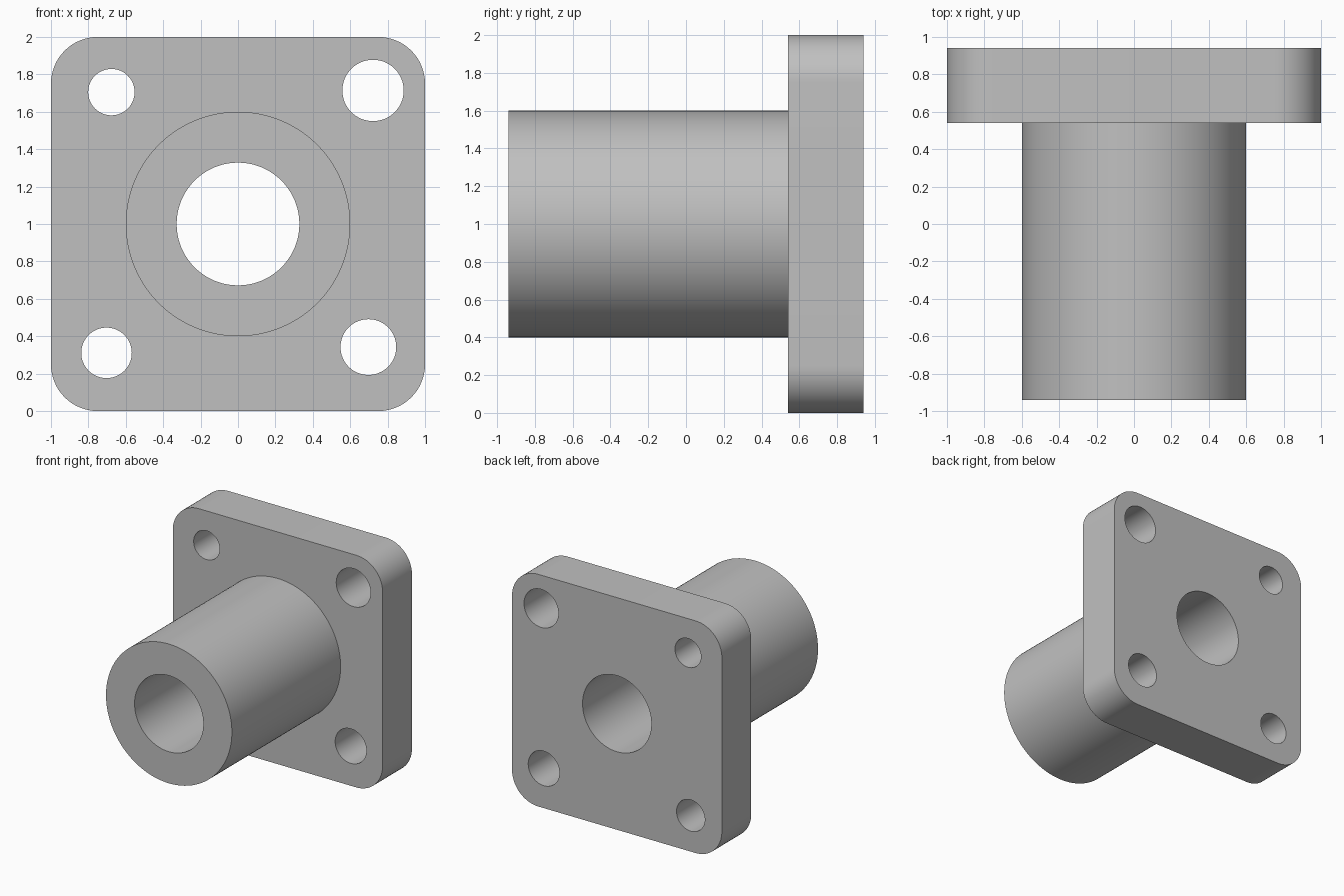
import bpy, bmesh
from math import sin, cos, pi

cube = bpy.data.objects.get("Cube")
if cube:
    bpy.data.objects.remove(cube, do_unlink=True)

FRONT, SEAT, BACK = -0.94, 0.54, 0.94   # sleeve end, flange front, flange back
CORNER = 0.25


def circle(x, z, r, n=64):
    return [(x + r * cos(2 * pi * i / n), z + r * sin(2 * pi * i / n)) for i in range(n)]


def rounded_square(half, r, steps=16):
    pts = []
    for q, (sx, sz) in enumerate([(1, 1), (-1, 1), (-1, -1), (1, -1)]):
        for i in range(steps + 1):
            a = (q + i / steps) * pi / 2
            pts.append((sx * (half - r) + r * cos(a), 1 + sz * (half - r) + r * sin(a)))
    return pts


bm = bmesh.new()


def ring(loop, y):
    return [bm.verts.new((x, y, z)) for x, z in loop]


def flat_face(loops, y):
    """Flat face at depth y; the first loop is the rim, the others are openings."""
    edges = []
    for loop in loops:
        vs = ring(loop, y)
        edges += [bm.edges.new((vs[i - 1], vs[i])) for i in range(len(vs))]
    bmesh.ops.triangle_fill(bm, edges=edges, use_beauty=True, normal=(0, -1, 0))


def wall(loop, y0, y1):
    a, b = ring(loop, y0), ring(loop, y1)
    for i in range(len(a)):
        bm.faces.new((a[i - 1], a[i], b[i], b[i - 1]))


# Profiles: flange rim, sleeve, bore and four unequal bolt holes
rim = rounded_square(1, CORNER)
sleeve = circle(0, 1, 0.6, 128)
bore = circle(0, 1, 0.328, 96)
bolt_holes = [circle(-0.677, 1.705, 0.124), circle(0.722, 1.714, 0.164),
              circle(-0.703, 0.311, 0.135), circle(0.697, 0.342, 0.149)]

# Flange
flat_face([rim, sleeve] + bolt_holes, SEAT)
flat_face([rim, bore] + bolt_holes, BACK)
for loop in [rim] + bolt_holes:
    wall(loop, SEAT, BACK)

# Sleeve with the bore running right through
flat_face([sleeve, bore], FRONT)
wall(sleeve, FRONT, SEAT)
wall(bore, FRONT, BACK)

# Join into one solid
bmesh.ops.remove_doubles(bm, verts=bm.verts[:], dist=0.0001)
bmesh.ops.recalc_face_normals(bm, faces=bm.faces[:])
mesh = bpy.data.meshes.new("flanged_sleeve")
bm.to_mesh(mesh)
bm.free()
body = bpy.data.objects.new("flanged_sleeve", mesh)
bpy.context.collection.objects.link(body)

# Material
grey = bpy.data.materials.new("plain_grey")
grey.use_nodes = True
colour = (0.53, 0.53, 0.53, 1)
grey.diffuse_color = colour
grey.node_tree.nodes["Principled BSDF"].inputs["Base Color"].default_value = colour
mesh.materials.append(grey)

# Smooth curved walls, crisp edges
bpy.ops.object.select_all(action='DESELECT')
body.select_set(True)
bpy.context.view_layer.objects.active = body
bpy.ops.object.shade_smooth_by_angle(angle=pi / 6)
